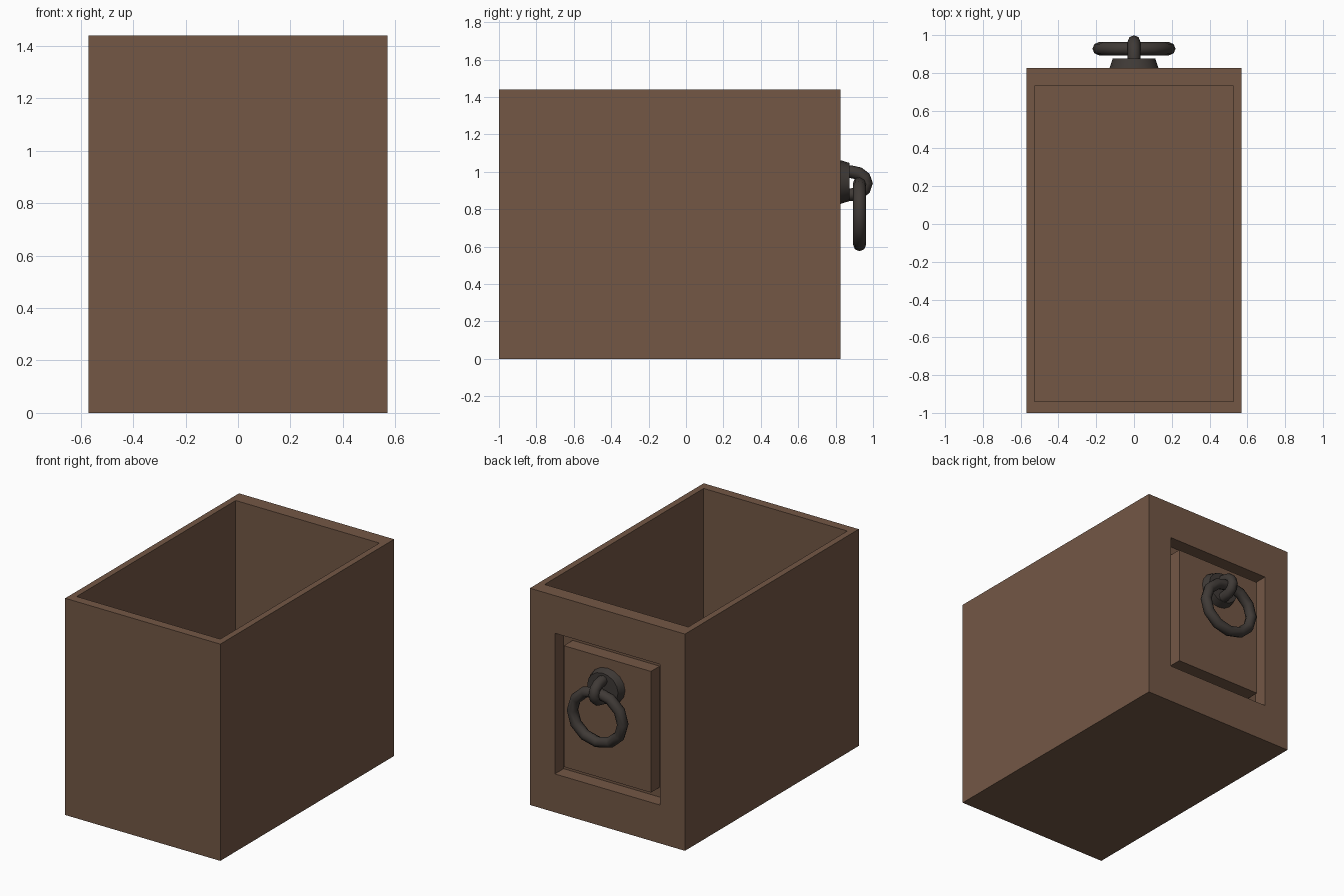
import bpy, bmesh, math
from mathutils import Vector

if "Cube" in bpy.data.objects:
    bpy.data.objects.remove(bpy.data.objects["Cube"])


def material(name, rgb):
    m = bpy.data.materials.new(name)
    m.diffuse_color = (*rgb, 1)
    m.use_nodes = True
    m.node_tree.nodes["Principled BSDF"].inputs["Base Color"].default_value = m.diffuse_color
    return m


wood = material("brown_wood", (0.172, 0.096, 0.060))
iron = material("dark_iron", (0.050, 0.042, 0.037))


def finish(name, bm, mat, smooth=False):
    bmesh.ops.recalc_face_normals(bm, faces=bm.faces)
    me = bpy.data.meshes.new(name)
    bm.to_mesh(me)
    bm.free()
    me.materials.append(mat)
    ob = bpy.data.objects.new(name, me)
    bpy.context.collection.objects.link(ob)
    if smooth:
        bpy.ops.object.select_all(action='DESELECT')
        ob.select_set(True)
        bpy.context.view_layer.objects.active = ob
        bpy.ops.object.shade_smooth_by_angle(angle=math.radians(50))
    return ob


def box(name, lo, hi, mat):
    bm = bmesh.new()
    bmesh.ops.create_cube(bm, size=1)
    for v in bm.verts:
        v.co = Vector([(a + b) / 2 + c * (b - a) for a, b, c in zip(lo, hi, v.co)])
    return finish(name, bm, mat)


def tube(name, points, normal, radius, closed, sides=8):
    """Round tube along a flat path lying in the plane with the given normal."""
    bm = bmesh.new()
    pts, n, rings = [Vector(p) for p in points], Vector(normal), []
    count = len(pts)
    for i, p in enumerate(pts):
        a = pts[i - 1] if closed or i else p
        b = pts[(i + 1) % count] if closed or i < count - 1 else p
        out = (b - a).normalized().cross(n)
        rings.append([bm.verts.new(p + radius * (out * math.cos(t) + n * math.sin(t)))
                      for t in (2 * math.pi * k / sides for k in range(sides))])
    for i in range(count if closed else count - 1):
        r, s = rings[i], rings[(i + 1) % count]
        for k in range(sides):
            j = (k + 1) % sides
            bm.faces.new((r[k], r[j], s[j], s[k]))
    if not closed:
        bm.faces.new(rings[0])
        bm.faces.new(rings[-1])
    return finish(name, bm, iron, True)


# Drawer body, hollowed from above, with a pocket in the handle face
body = box("drawer_body", (-0.57, -1, 0), (0.57, 0.825, 1.44), wood)
cutters = [box("cavity_cutter", (-0.528, -0.94, 0.06), (0.528, 0.73, 1.6), wood),
           box("groove_cutter", (-0.386, 0.733, 0.255), (0.386, 0.95, 1.19), wood)]
for c in cutters:
    mod = body.modifiers.new("cut", 'BOOLEAN')
    mod.operation, mod.solver, mod.object = 'DIFFERENCE', 'EXACT', c
    bpy.context.view_layer.objects.active = body
    bpy.ops.object.modifier_apply(modifier=mod.name)
    bpy.data.objects.remove(c)

# Flush centre panel, leaving a deep square groove around it
box("centre_panel", (-0.32, 0.733, 0.32), (0.32, 0.825, 1.125), wood)

# Tapered round handle plate
bm = bmesh.new()
bmesh.ops.create_cone(bm, cap_ends=True, segments=16, radius1=0.13, radius2=0.113, depth=0.05)
for v in bm.verts:
    x, y, z = v.co
    v.co = (x, 0.85 + z, 0.945 - y * 0.9)
finish("handle_plate", bm, iron, True)

# Staple holding the ring
arc = [math.pi * (i / 6 - 0.5) for i in range(7)]
path = [(0, 0.86, 0.877)] + [(0, 0.885 + 0.08 * math.cos(t), 0.938 + 0.061 * math.sin(t)) for t in arc]
tube("handle_staple", path + [(0, 0.86, 0.999)], (1, 0, 0), 0.034, False)

# Hanging pull ring
turn = [2 * math.pi * i / 12 for i in range(12)]
tube("pull_ring", [(0.185 * math.cos(t), 0.928, 0.775 + 0.165 * math.sin(t)) for t in turn],
     (0, 1, 0), 0.035, True)
